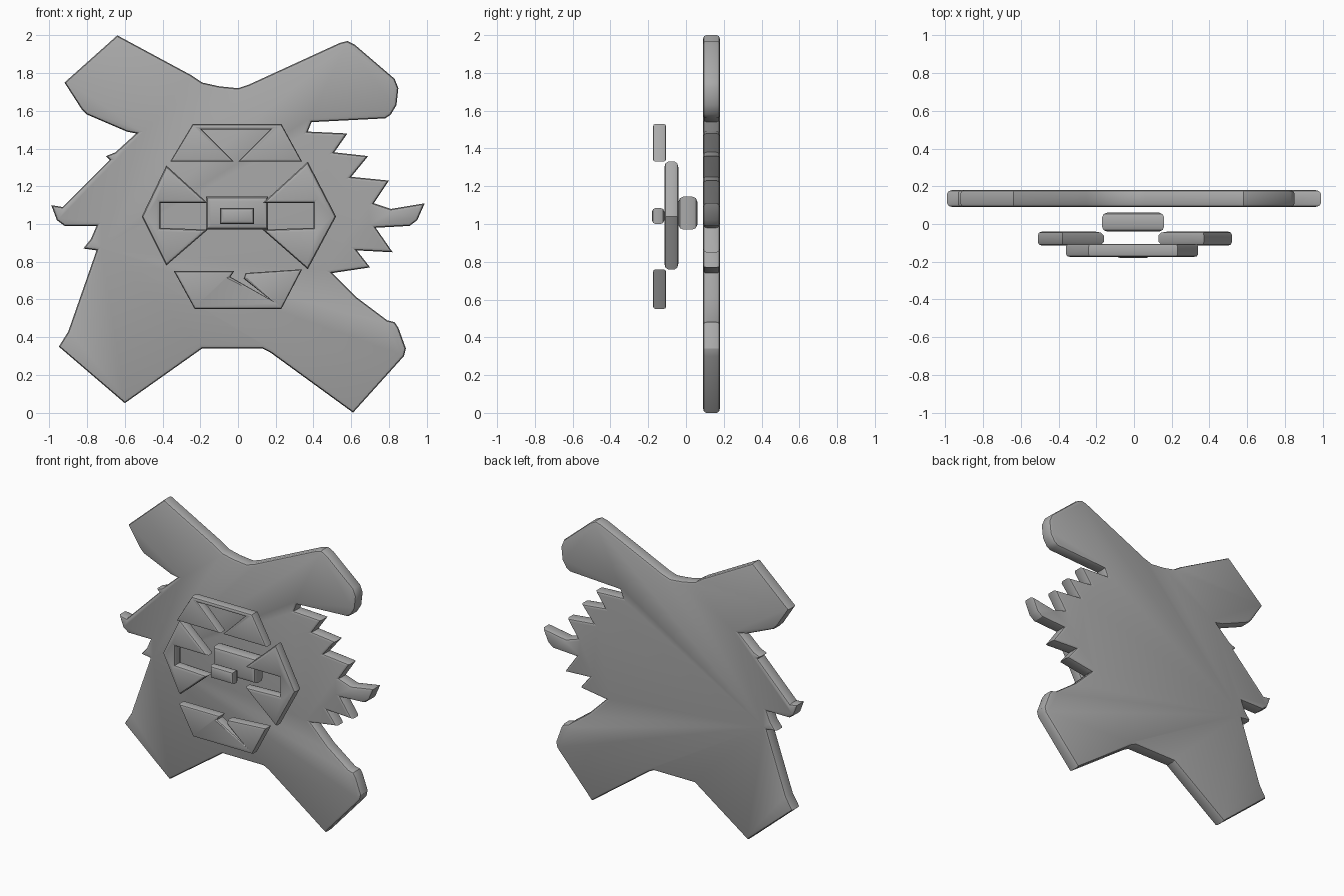
import bpy
import bmesh
import math
from mathutils import Vector

cube = bpy.data.objects.get("Cube")
if cube:
    bpy.data.objects.remove(cube, do_unlink=True)

# Single grey material
grey = bpy.data.materials.new("plain grey")
grey.use_nodes = True
colour = (0.4, 0.4, 0.4, 1)
grey.diffuse_color = colour
grey.node_tree.nodes["Principled BSDF"].inputs["Base Color"].default_value = colour


def inset_outline(points, amount):
    """Move a closed outline inwards with clamped mitred corners."""
    count = len(points)
    area = sum(points[i - 1].cross(points[i]) for i in range(count))
    side = 1 if area > 0 else -1
    result = []
    for i, point in enumerate(points):
        before = (point - points[i - 1]).normalized()
        after = (points[(i + 1) % count] - point).normalized()
        normal_a = Vector((-before.y, before.x)) * side
        normal_b = Vector((-after.y, after.x)) * side
        middle = (normal_a + normal_b).normalized()
        stretch = min(1 / max(middle.dot(normal_a), 0.1), 2.6)
        result.append(point + middle * amount * stretch)
    return result


def rounded_plate(name, outline, front, back, bevel=0.02, steps=2):
    """Extrude an x/z outline (in hundredths) along y with rounded rims."""
    points = [Vector(pair) / 100 for pair in outline]
    profile = []
    for step in range(steps + 1):
        angle = math.pi / 2 * step / steps
        profile.append((bevel * (1 - math.sin(angle)), bevel * (1 - math.cos(angle))))
    levels = [(inset, front + depth) for inset, depth in profile]
    levels += [(inset, back - depth) for inset, depth in reversed(profile)]

    bm = bmesh.new()
    rings = []
    for inset, y in levels:
        ring = inset_outline(points, inset)
        rings.append([bm.verts.new((p.x, y, p.y)) for p in ring])
    for lower, upper in zip(rings, rings[1:]):
        for i in range(len(lower)):
            bm.faces.new((lower[i - 1], lower[i], upper[i], upper[i - 1]))
    bm.faces.new(rings[0])
    bm.faces.new(rings[-1])
    bmesh.ops.recalc_face_normals(bm, faces=bm.faces[:])

    mesh = bpy.data.meshes.new(name)
    bm.to_mesh(mesh)
    bm.free()
    mesh.materials.append(grey)
    plate = bpy.data.objects.new(name, mesh)
    bpy.context.collection.objects.link(plate)
    bpy.ops.object.select_all(action="DESELECT")
    plate.select_set(True)
    bpy.context.view_layer.objects.active = plate
    bpy.ops.object.shade_smooth_by_angle(angle=math.radians(30))
    return plate


def box_outline(left, right, bottom, top):
    return [(left, bottom), (left, top), (right, top), (right, bottom)]


# Large back plate: upper lobes, jagged right side, lower lobes, left side
upper_lobes = [(-64, 200), (-25, 179), (-19, 175), (-10, 173), (0, 172), (6, 174),
               (54, 196), (58, 197), (62, 195), (83, 177), (85, 172), (84, 163),
               (81, 158), (78, 156)]
right_teeth = [(39, 154), (37, 149), (58, 148), (51, 138), (69, 136), (60, 125),
               (80, 123), (72, 111), (81, 108), (99, 111), (95, 102), (91, 99),
               (73, 98), (82, 85), (63, 86), (70, 77), (50, 74), (63, 61)]
lower_lobes = [(79, 49), (83, 48), (85, 45), (89, 34), (88, 30), (61, 0), (17, 32),
               (13, 34), (-19, 34), (-60, 5), (-95, 35), (-90, 43)]
left_teeth = [(-75, 86), (-82, 87), (-78, 92), (-75, 99), (-92, 99), (-96, 102),
              (-99, 110), (-93, 109), (-68, 134), (-70, 136), (-65, 138), (-54, 148),
              (-59, 149), (-80, 158), (-83, 161), (-92, 175)]
rounded_plate("back_plate", upper_lobes + right_teeth + lower_lobes + left_teeth,
              0.09, 0.18, bevel=0.018)

# Side panels with openings facing the middle
rounded_plate("right_side_panel",
              [(-51, 104), (-38, 131), (-16, 111), (-41, 111), (-41, 98), (-16, 97), (-38, 78)],
              -0.115, -0.04)
rounded_plate("left_side_panel",
              [(52, 104), (37, 133), (13, 111), (40, 111), (40, 98), (13, 97), (37, 76)],
              -0.115, -0.04)

# Upper panel with an open wedge
rounded_plate("upper_panel",
              [(-36, 133), (-24, 153), (23, 153), (34, 133), (0, 133), (17, 150),
               (-19, 150), (-2, 133)],
              -0.175, -0.105, bevel=0.014)

# Lower panel with a slanted slot
rounded_plate("lower_panel",
              [(-34, 75), (-2, 75), (-4, 72), (17, 60), (3, 71), (4, 74), (34, 76),
               (23, 55), (-23, 55)],
              -0.175, -0.105, bevel=0.014)

# Centre block and the small bar in front of it
rounded_plate("centre_block", box_outline(-17, 16, 97, 114.5), -0.04, 0.06, bevel=0.027)
rounded_plate("front_bar", box_outline(-9.5, 8.5, 100, 108.5), -0.18, -0.115, bevel=0.02)
